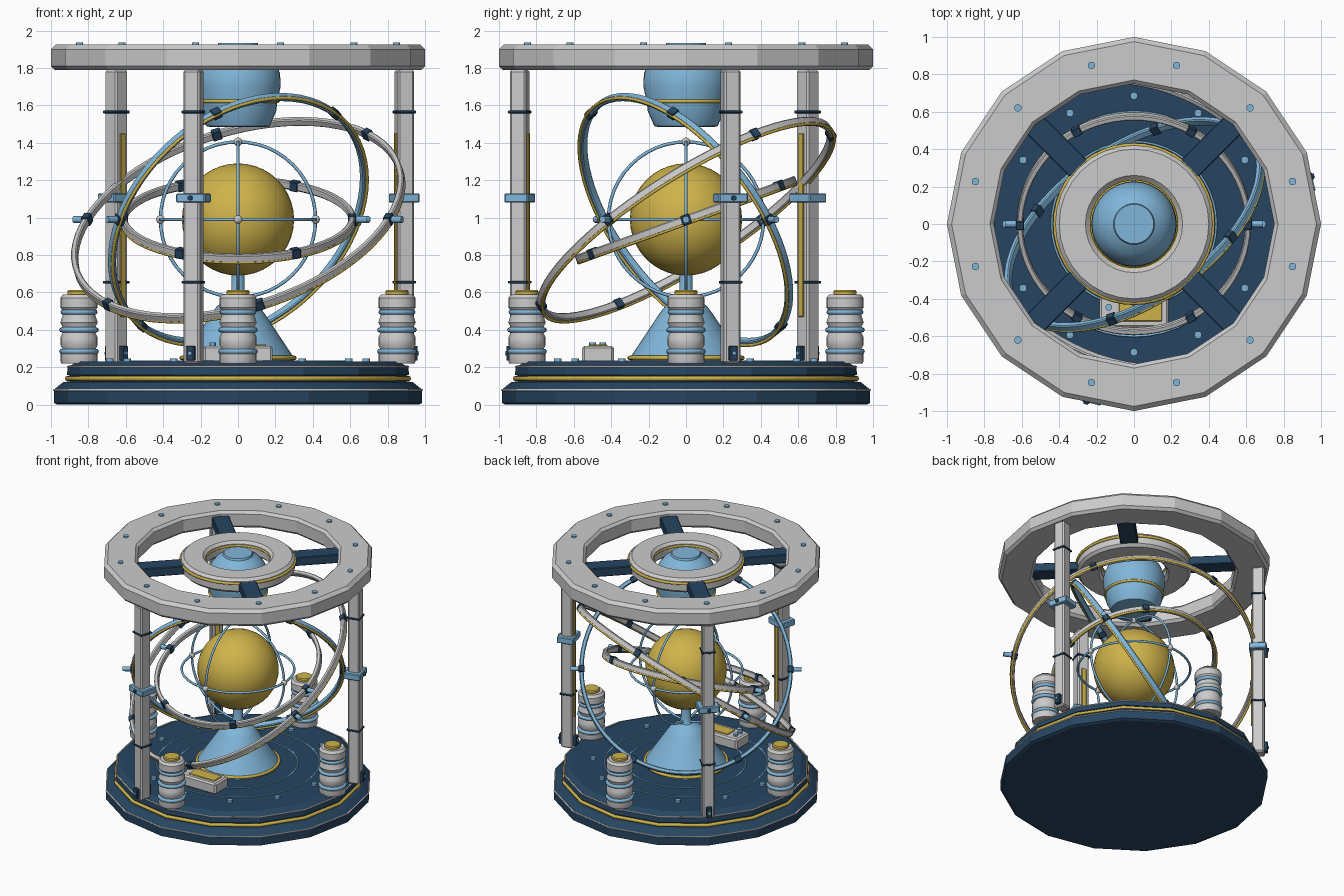
import bpy, bmesh
from math import pi, cos, sin, radians
from mathutils import Matrix, Vector

if "Cube" in bpy.data.objects:
    bpy.data.objects.remove(bpy.data.objects["Cube"])


def mat(name, c):
    m = bpy.data.materials.new(name)
    m.diffuse_color = (*c, 1)
    m.use_nodes = True
    m.node_tree.nodes["Principled BSDF"].inputs["Base Color"].default_value = m.diffuse_color
    return m


NAVY = mat("navy", (0.02, 0.06, 0.12))
BLUE = mat("light_blue", (0.22, 0.47, 0.70))
GOLD = mat("gold", (0.62, 0.45, 0.07))
I = Matrix.Identity(4)


def finish(name, bm, m, M, angle=30):
    bmesh.ops.recalc_face_normals(bm, faces=bm.faces)
    me = bpy.data.meshes.new(name)
    bm.to_mesh(me)
    bm.free()
    o = bpy.data.objects.new(name, me)
    bpy.context.collection.objects.link(o)
    o.matrix_world = M
    if m:
        me.materials.append(m)
    bpy.ops.object.select_all(action='DESELECT')
    o.select_set(True)
    bpy.context.view_layer.objects.active = o
    bpy.ops.object.shade_smooth_by_angle(angle=radians(angle))
    return o


def lathe(name, prof, n=32, m=None, M=I, closed=False, angle=30):
    """Revolve (r, z) points; closed=True makes a ring, otherwise ends are capped."""
    bm = bmesh.new()
    rows = [[bm.verts.new((r * cos(2 * pi * i / n), r * sin(2 * pi * i / n), z)) for i in range(n)]
            for r, z in prof]
    pairs = list(zip(rows, rows[1:])) + ([(rows[-1], rows[0])] if closed else [])
    for a, b in pairs:
        for i in range(n):
            j = (i + 1) % n
            bm.faces.new((a[i], a[j], b[j], b[i]))
    if not closed:
        bm.faces.new(rows[0])
        bm.faces.new(rows[-1])
    return finish(name, bm, m, M, angle)


def torus(name, R, z, t, m, n=48, M=I, k=8):
    prof = [(R + t * cos(2 * pi * i / k), z + t * sin(2 * pi * i / k)) for i in range(k)]
    return lathe(name, prof, n, m, M, True, 50)


def box(name, c, s, m=None, M=I, bev=0.006):
    bm = bmesh.new()
    bmesh.ops.create_cube(bm, size=1, matrix=Matrix.Translation(c) @ Matrix.Diagonal((*s, 1)))
    if bev:
        bmesh.ops.bevel(bm, geom=bm.edges[:], offset=bev, segments=1, affect='EDGES')
    return finish(name, bm, m, M)


def cyl(name, c, r, h, m, M=I, n=12):
    return lathe(name, [(r, -h / 2), (r, h / 2)], n, m, M @ Matrix.Translation(c))


def ball(name, c, r, m, u=12, v=8):
    bm = bmesh.new()
    bmesh.ops.create_uvsphere(bm, u_segments=u, v_segments=v, radius=r)
    return finish(name, bm, m, Matrix.Translation(c))


def spin(deg):
    return Matrix.Rotation(radians(deg), 4, 'Z')


ALONG_X = Matrix.Rotation(pi / 2, 4, 'Y')

# Stepped base with trim lines
lathe("base", [(.965, 0), (.985, .01), (.985, .08), (.935, .12), (.9, .125), (.9, .155),
               (.915, .16), (.91, .2), (.86, .23)], 16, NAVY, angle=15)
torus("base_gold_band", .912, .14, .014, GOLD, 16)
torus("base_lower_line", .983, .078, .006, None, 16)
torus("base_upper_line", .908, .203, .006, None, 16)
for r in (.44, .6):
    torus("base_inlay", r, .23, .006, BLUE, 48)
for k in range(12):
    cyl("base_bolt", (.685, 0, .235), .02, .024, BLUE, spin(30 * k))

# Pedestal cone
lathe("pedestal", [(.3, .22), (.3, .25), (.14, .49), (.11, .53), (.05, .56), (.035, .6), (.035, .7)], 32, BLUE)
torus("pedestal_gold_ring", .302, .25, .012, GOLD)

# Control box
box("control_box", (0, -.47, .27), (.37, .17, .09), None, I, .012)
box("control_plate", (.035, -.47, .316), (.23, .1, .012), GOLD, I, .003)
for y in (-.5, -.445):
    cyl("control_knob", (-.135, y, .32), .018, .025, BLUE)

# Canisters at the four quarters
for k in range(4):
    M = spin(90 * k) @ Matrix.Translation((.85, 0, 0))
    lathe("canister", [(.095, .22), (.1, .235), (.1, .27), (.085, .29), (.1, .32), (.1, .36), (.085, .39),
                       (.085, .41), (.1, .44), (.085, .485), (.085, .5), (.1, .52), (.1, .57), (.085, .59)],
          16, None, M)
    for z, r in ((.285, .092), (.4, .092), (.495, .085)):
        torus("canister_band", r, z, .014, BLUE, 20, M)
    lathe("canister_cap", [(.062, .58), (.062, .605), (.055, .612)], 16, GOLD, M)

# Three pillars with bands, clamps, gold strips and feet
for a in (15, 135, 255):
    M = spin(a) @ Matrix.Translation((.92, 0, 0))
    box("pillar", (0, 0, 1.005), (.09, .09, 1.57), None, M, .01)
    for z in (.655, 1.565):
        box("pillar_band", (0, 0, z), (.104, .104, .014), NAVY, M, .003)
    box("pillar_clamp", (0, 0, 1.105), (.13, .16, .05), BLUE, M)
    cyl("clamp_bolt", (.068, 0, 1.105), .013, .02, NAVY, M @ Matrix.Translation((.068, 0, 1.105)) @ ALONG_X
        @ Matrix.Translation((-.068, 0, -1.105)))
    box("pillar_strip", (-.048, 0, .96), (.012, .035, .98), GOLD, M, .003)
    for s in (-1, 1):
        box("pillar_foot", (s * .055, 0, .275), (.03, .045, .08), NAVY, M, .005)
        cyl("foot_bolt", (0, 0, 0), .011, .012, BLUE, M @ Matrix.Translation((s * .072, 0, .275)) @ ALONG_X)

# Sun with three thin rings and node beads
C = Vector((0, 0, .99))
T = Matrix.Translation(C)
ball("sun", C, .3, GOLD, 32, 20)
for ax in (None, 'X', 'Y'):
    R = Matrix.Rotation(pi / 2, 4, ax) if ax else I
    torus("sun_ring", .415, 0, .009, BLUE, 48, T @ R)
for d in ((1, 0, 0), (0, 1, 0), (0, 0, 1)):
    for s in (-1, 1):
        ball("ring_node", C + Vector(d) * .415 * s, .023, None)


# Tilted orbit rings: normal, radius, material
def orbit(name, n, R, m):
    n = Vector(n).normalized()
    u = Vector((0, 0, 1)).cross(n).normalized()
    v = n.cross(u)
    M = T @ Matrix((u, v, n)).transposed().to_4x4()
    w, h = .016, .022
    lathe(name, [(R - w, -h + .006), (R - w + .006, -h), (R + w - .006, -h), (R + w, -h + .006),
                 (R + w, h - .006), (R + w - .006, h), (R - w + .006, h), (R - w, h - .006)],
          72, m, M, True)
    torus(name + "_gold_edge", R + .008, -h, .009, GOLD, 72, M)
    for k in range(6):
        A = M @ spin(60 * k)
        box(name + "_clip", (R, 0, 0), (.044, .05, .054), NAVY, A, .004)
    for k in (0, 180):
        cyl(name + "_pivot", (0, 0, 0), .018, .09, BLUE,
            M @ spin(k) @ Matrix.Translation((R + .035, 0, 0)) @ ALONG_X)


orbit("middle_orbit", (-.485, .70, .527), .77, BLUE)
orbit("outer_orbit", (-.263, -.517, .815), .905, None)
orbit("inner_orbit", (0, -.34, .94), .61, None)

# Top ring
lathe("top_ring", [(.77, 1.79), (.98, 1.79), (1, 1.81), (1, 1.9), (.975, 1.925), (.77, 1.925),
                   (.75, 1.905), (.75, 1.81)], 16, None, I, True, 15)
for k in range(12):
    cyl("top_bolt", (.878, 0, 1.927), .02, .018, BLUE, spin(15 + 30 * k))

# Spokes and hub
for k in range(4):
    box("spoke", (.58, 0, 1.855), (.4, .13, .07), NAVY, spin(45 + 90 * k))
lathe("hub", [(.26, 1.8), (.4, 1.8), (.42, 1.82), (.42, 1.895), (.4, 1.915), (.26, 1.915),
              (.24, 1.895), (.24, 1.82)], 32, None, I, True)
torus("hub_outer_trim", .422, 1.88, .011, GOLD)
torus("hub_inner_trim", .243, 1.88, .01, GOLD)

# Hanging lamp bulb through the hub
lathe("lamp", [(.15, 1.485), (.17, 1.49), (.205, 1.57), (.21, 1.62), (.228, 1.7), (.225, 1.77), (.2, 1.84),
               (.16, 1.89), (.11, 1.92), (.105, 1.935)], 32, BLUE)
torus("lamp_gold_band", .212, 1.622, .01, GOLD)
